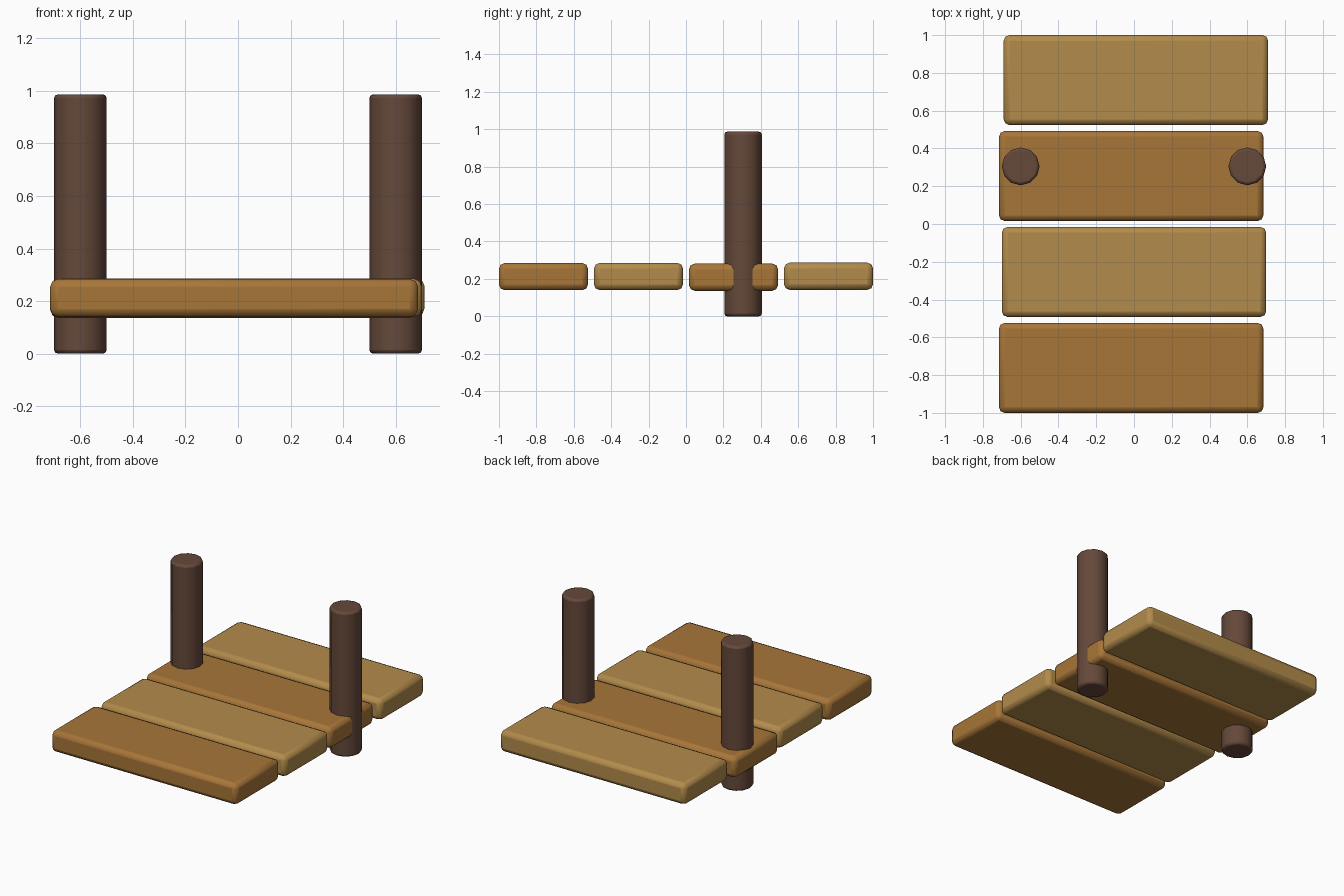
import bpy
import math

if "Cube" in bpy.data.objects:
    bpy.data.objects.remove(bpy.data.objects["Cube"])


def material(name, color):
    m = bpy.data.materials.new(name)
    m.diffuse_color = (*color, 1)
    m.use_nodes = True
    m.node_tree.nodes["Principled BSDF"].inputs["Base Color"].default_value = m.diffuse_color
    return m


def finish(obj, name, mat, width, segments):
    obj.name = name
    obj.data.materials.append(mat)
    bevel = obj.modifiers.new("rounded_edges", "BEVEL")
    bevel.width = width
    bevel.segments = segments
    bevel.limit_method = "ANGLE"
    bevel.angle_limit = math.radians(50)
    bpy.ops.object.shade_smooth_by_angle(angle=math.radians(40))


light_wood = material("light_wood", (0.45, 0.26, 0.07))
warm_wood = material("warm_wood", (0.39, 0.18, 0.04))
dark_wood = material("dark_wood", (0.13, 0.065, 0.042))

# Deck planks, slightly staggered: x, y, z centre and wood
planks = [
    (-0.015, -0.762, 0.212, warm_wood),
    (0.0, -0.254, 0.213, light_wood),
    (-0.015, 0.254, 0.209, warm_wood),
    (0.01, 0.762, 0.214, light_wood),
]
for i, (x, y, z, mat) in enumerate(planks):
    bpy.ops.mesh.primitive_cube_add(size=1, location=(x, y, z))
    plank = bpy.context.object
    plank.scale = (1.4, 0.476, 0.145)
    bpy.ops.object.transform_apply(location=False, rotation=False, scale=True)
    finish(plank, f"deck_plank_{i + 1}", mat, 0.03, 2)

# Mooring posts through the third plank
for side, x in (("left", -0.6), ("right", 0.6)):
    bpy.ops.mesh.primitive_cylinder_add(
        vertices=12, radius=0.1, depth=0.987, location=(x, 0.305, 0.4935))
    finish(bpy.context.object, f"{side}_post", dark_wood, 0.014, 2)
